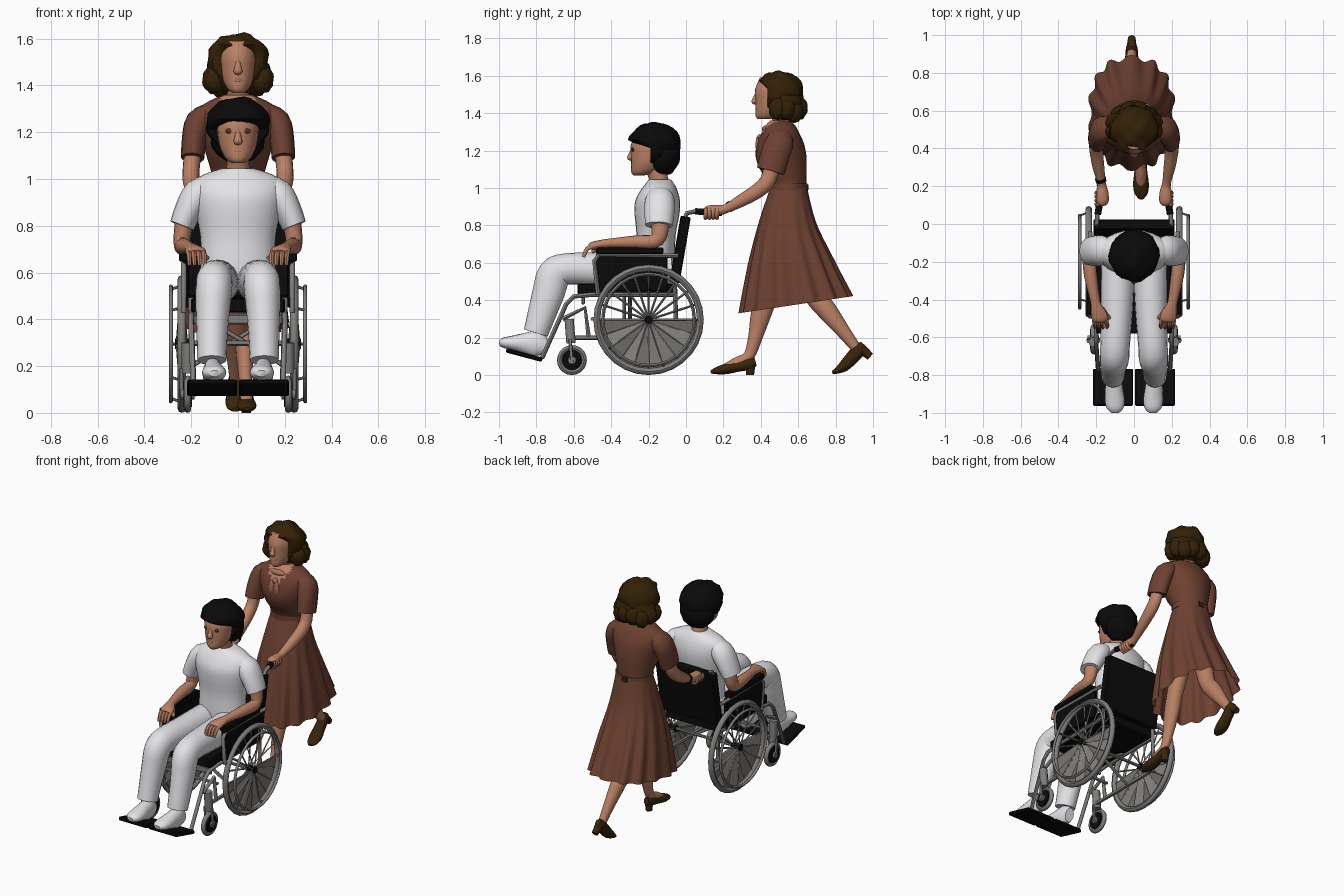
import bpy, bmesh, math
from mathutils import Vector, Matrix

def material(name, rgb):
    m = bpy.data.materials.new(name)
    m.diffuse_color = (*rgb, 1)
    return m

SKIN = material("skin", (0.50, 0.22, 0.13))
WHITE = material("white cloth", (0.80, 0.80, 0.83))
BLACK = material("black", (0.003, 0.003, 0.003))
STEEL = material("grey metal", (0.22, 0.21, 0.20))
DRESS = material("brown dress", (0.155, 0.053, 0.031))
HAIR = material("dark brown hair", (0.034, 0.015, 0.002))
SHOE = material("brown leather", (0.040, 0.018, 0.003))
EYE = material("eye brown", (0.09, 0.035, 0.025))
SCARF = material("tan scarf", (0.40, 0.17, 0.10))

def finish(name, bm, *mats, angle=45, fix=True):
    if fix:
        bmesh.ops.recalc_face_normals(bm, faces=bm.faces)
    me = bpy.data.meshes.new(name)
    bm.to_mesh(me)
    bm.free()
    for m in mats:
        me.materials.append(m)
    ob = bpy.data.objects.new(name, me)
    bpy.context.collection.objects.link(ob)
    bpy.ops.object.select_all(action='DESELECT')
    ob.select_set(True)
    bpy.context.view_layer.objects.active = ob
    bpy.ops.object.shade_smooth_by_angle(angle=math.radians(angle))
    return ob

def spline(pts, n):
    """Catmull-Rom through points (x, y, z, rx, ry)."""
    out = []
    for i in range(len(pts) - 1):
        p = [pts[max(0, min(len(pts) - 1, i + k))] for k in (-1, 0, 1, 2)]
        for j in range(n):
            t = j / n
            out.append([0.5 * (2*b + (c - a)*t + (2*a - 5*b + 4*c - d)*t*t + (3*b - a - 3*c + d)*t**3)
                        for a, b, c, d in zip(*p)])
    return out + [list(pts[-1])]

def sweep(name, paths, mat, sides=16, smooth=3, flat=False, rule=None, mats=()):
    """Sweep ellipses along paths; rx lies along x, ry across it."""
    bm = bmesh.new()
    for pts in paths:
        pts = spline(pts, smooth) if smooth > 1 else pts
        P = [Vector(p[:3]) for p in pts]
        span = P[-1] - P[0]
        ref = Vector((0, 0, 1)) if abs(span.x) > 0.8 * span.length else Vector((1, 0, 0))
        rings = []
        for i, p in enumerate(P):
            a = (P[i] - P[i-1]).normalized() if i else Vector()
            b = (P[i+1] - P[i]).normalized() if i < len(P) - 1 else Vector()
            t = Vector((0, 0, 1)) if flat else (a + b).normalized()
            u = (ref - t * ref.dot(t)).normalized()
            v = t.cross(u)
            rings.append([bm.verts.new(p + u * pts[i][3] * math.cos(k * math.tau / sides)
                                       + v * pts[i][4] * math.sin(k * math.tau / sides)) for k in range(sides)])
        for A, B in zip(rings, rings[1:]):
            for k in range(sides):
                bm.faces.new((A[k-1], A[k], B[k], B[k-1]))
        bm.faces.new(rings[0])
        bm.faces.new(rings[-1])
    if rule:
        for f in bm.faces:
            f.material_index = rule(f.calc_center_median())
    return finish(name, bm, mat, *mats)

def tubes(name, paths, r, mat=STEEL, sides=8):
    return sweep(name, [[(*p, r, r) for p in path] for path in paths], mat, sides, 1)

def side(pts, s):
    return [(p[0] * s, *p[1:]) for p in pts]

def blobs(name, items, mat, fn=None, lump=0.0):
    bm = bmesh.new()
    for loc, sc in items:
        geo = bmesh.ops.create_uvsphere(bm, u_segments=24, v_segments=16, radius=1)
        for v in geo['verts']:
            c = v.co
            k = 1 + lump * math.sin(7 * c.x + 3 * c.z) * math.sin(6 * c.y + 5 * c.z)
            v.co = Vector([l + q * s * k for l, q, s in zip(loc, c, sc)])
            if fn:
                fn(v.co)
    return finish(name, bm, mat, angle=50)

def box(name, loc, size, mat, rx=0.0, bevel=0.006):
    bm = bmesh.new()
    bmesh.ops.create_cube(bm, size=1, matrix=Matrix.Translation(loc) @ Matrix.Rotation(rx, 4, 'X')
                          @ Matrix.Diagonal((*size, 1)))
    bmesh.ops.bevel(bm, geom=bm.edges[:], offset=bevel, segments=1, affect='EDGES')
    return finish(name, bm, mat, angle=30)

def ring(name, c, R, r, mat, seg=28):
    bm = bmesh.new()
    g = [[bm.verts.new((c[0] + r * math.sin(b), c[1] + (R + r * math.cos(b)) * math.cos(a),
                        c[2] + (R + r * math.cos(b)) * math.sin(a)))
          for b in [j * math.tau / 8 for j in range(8)]] for a in [i * math.tau / seg for i in range(seg)]]
    for i in range(seg):
        for j in range(8):
            bm.faces.new((g[i-1][j-1], g[i][j-1], g[i][j], g[i-1][j]))
    return finish(name, bm, mat)

# ---------- wheelchair ----------
box("seat", (0, -0.32, 0.46), (0.40, 0.52, 0.06), BLACK)
box("backrest", (0, -0.032, 0.67), (0.43, 0.055, 0.36), BLACK, -0.17)
box("seat_front_bar", (0, -0.55, 0.40), (0.38, 0.02, 0.045), STEEL)
tubes("cross_brace", [[(-0.2, -0.3, 0.2), (0.2, -0.3, 0.44)], [(0.2, -0.33, 0.2), (-0.2, -0.33, 0.44)],
                      [(-0.25, -0.2, 0.295), (0.25, -0.2, 0.295)], [(-0.2, -0.5, 0.3), (0.2, -0.5, 0.3)]], 0.01)
for s, tag in ((-1, "left"), (1, "right")):
    C = (0.24 * s, -0.2, 0.295)
    ring(tag + "_big_tyre", C, 0.277, 0.018, STEEL)
    ring(tag + "_hand_rim", (0.287 * s, -0.2, 0.295), 0.245, 0.009, STEEL)
    spokes, links = [], []
    for i in range(20):
        a = i * math.tau / 20
        d = Vector((0, math.cos(a), math.sin(a)))
        spokes.append([(*(Vector(C) + d * 0.02 + Vector(((-1)**i * 0.02, 0, 0))), 0.005, 0.006),
                       (*(Vector(C) + d * 0.27), 0.005, 0.006)])
        if i % 4 == 0:
            links.append([Vector(C) + d * 0.262, Vector((0.287 * s, -0.2, 0.295)) + d * 0.245])
    sweep(tag + "_spokes", spokes, STEEL, 4, 1)
    # thin folded web between the lower spokes
    bm = bmesh.new()
    for i in range(10, 20):
        bm.faces.new([bm.verts.new(Vector(C) + Vector((0.015 * (-1)**j if r < 0.1 else 0, r * math.cos(j * math.tau / 20),
                      r * math.sin(j * math.tau / 20)))) for j, r in ((i, 0.02), (i, 0.265), (i + 1, 0.265), (i + 1, 0.02))])
    finish(tag + "_wheel_web", bm, STEEL, angle=20)
    tubes(tag + "_rim_links", links, 0.006, sides=6)
    tubes(tag + "_hub", [[(0.21 * s, -0.2, 0.295), (0.27 * s, -0.2, 0.295)]], 0.022, BLACK, 12)
    # caster wheel with fork
    ring(tag + "_caster_tyre", (0.215 * s, -0.61, 0.08), 0.065, 0.015, STEEL, 20)
    tubes(tag + "_caster_hub", [[(0.197 * s, -0.61, 0.08), (0.233 * s, -0.61, 0.08)]], 0.054, BLACK, 16)
    tubes(tag + "_caster_axle", [[(0.185 * s, -0.61, 0.08), (0.245 * s, -0.61, 0.08)]], 0.022, STEEL, 10)
    tubes(tag + "_caster_fork", [[((0.215 + k) * s, -0.61, 0.07), ((0.215 + k) * s, -0.62, 0.19)]
                                 for k in (-0.027, 0.027)], 0.009)
    tubes(tag + "_caster_post", [[(0.215 * s, -0.615, 0.17), (0.215 * s, -0.625, 0.3)]], 0.026, STEEL, 10)
    # frame tubes
    tubes(tag + "_frame", [side(p, s) for p in (
        [(0.2, -0.06, 0.43), (0.2, -0.5, 0.43), (0.2, -0.6, 0.42), (0.2, -0.64, 0.38), (0.19, -0.77, 0.09)],
        [(0.2, -0.05, 0.2), (0.2, -0.62, 0.2)],
        [(0.2, -0.52, 0.2), (0.2, -0.54, 0.36), (0.2, -0.66, 0.3)],
        [(0.2, -0.05, 0.18), (0.2, -0.06, 0.5), (0.2, -0.01, 0.83), (0.198, 0.005, 0.865),
         (0.193, 0.05, 0.875), (0.17, 0.17, 0.868)],
        [(0.232, -0.47, 0.43), (0.232, -0.49, 0.61), (0.232, -0.465, 0.643), (0.232, -0.04, 0.638)])], 0.012)
    tubes(tag + "_grip", [side([(0.192, 0.05, 0.875), (0.168, 0.19, 0.867)], s)], 0.018, BLACK, 10)
    box(tag + "_side_panel", (0.224 * s, -0.29, 0.55), (0.024, 0.38, 0.2), BLACK, 0, 0.003)
    box(tag + "_arm_pad", (0.225 * s, -0.30, 0.664), (0.055, 0.36, 0.034), BLACK)
    box(tag + "_footplate", (0.111 * s, -0.865, 0.107), (0.212, 0.2, 0.024), BLACK, -0.26)

# ---------- heads (shared shape) ----------
def head(tag, dy, dz, w):
    sweep(tag + "_head", [[(0, y + dy, z + dz, rx * w, ry) for z, y, rx, ry in (
        (1.068, -0.25, 0.025, 0.03), (1.085, -0.225, 0.052, 0.068), (1.13, -0.205, 0.076, 0.088),
        (1.18, -0.195, 0.086, 0.1), (1.23, -0.19, 0.088, 0.105), (1.29, -0.18, 0.07, 0.09))]], SKIN, 24, flat=True)
    sweep(tag + "_nose", [[(0, -0.286 + dy, 1.21 + dz, 0.009, 0.008), (0, -0.296 + dy, 1.175 + dz, 0.015, 0.014),
                           (0, -0.3 + dy, 1.16 + dz, 0.019, 0.015), (0, -0.286 + dy, 1.15 + dz, 0.012, 0.006)]], SKIN, 10)
    blobs(tag + "_lips", [((0, -0.285 + dy, 1.122 + dz), (0.024, 0.009, 0.008))], SKIN)
    sweep(tag + "_neck", [[(0, -0.135 + dy, 1.0 + dz, 0.055, 0.055), (0, -0.15 + dy, 1.06 + dz, 0.048, 0.05),
                           (0, -0.17 + dy, 1.13 + dz, 0.05, 0.055)]], SKIN)

head("patient", 0, 0, 1.0)
head("carer", 0.665, 0.30, 0.88)
blobs("patient_eyes", [((s * 0.035, -0.284, 1.205), (0.019, 0.007, 0.011)) for s in (-1, 1)], EYE)

def clear_face(zcut, ycut, soft=0.03):
    def fn(c):
        if c.z < zcut and c.y < ycut:
            c.y += (ycut - c.y) * min(1, (zcut - c.z) / soft)
    return fn

blobs("patient_hair", [((0, -0.17, 1.235), (0.135, 0.14, 0.115)), ((0, -0.12, 1.175), (0.115, 0.088, 0.108))],
      BLACK, clear_face(1.245, -0.19), 0.05)
blobs("carer_hair", [((0, 0.495, 1.51), (0.128, 0.13, 0.112)), ((0, 0.53, 1.45), (0.135, 0.1, 0.095))]
      + [((0.105 * math.sin(a), 0.515 + 0.09 * math.cos(a), 1.42 + 0.01 * math.cos(4 * a)), (0.05, 0.048, 0.06))
         for a in [math.radians(d) for d in range(-105, 106, 30)]], HAIR, clear_face(1.57, 0.435), 0.08)

# ---------- seated patient ----------
sweep("patient_shirt", [[(0, y, z, rx, ry) for z, y, rx, ry in (
    (0.53, -0.16, 0.16, 0.1), (0.62, -0.165, 0.16, 0.105), (0.75, -0.16, 0.16, 0.105), (0.86, -0.155, 0.182, 0.12),
    (0.93, -0.152, 0.195, 0.12), (0.985, -0.145, 0.19, 0.1), (1.02, -0.14, 0.145, 0.078),
    (1.045, -0.14, 0.068, 0.06))]], WHITE, 24, flat=True)
for s, tag in ((-1, "left"), (1, "right")):
    sweep(f"patient_{tag}_sleeve", [side([(0.1, -0.14, 0.98, 0.04, 0.05), (0.165, -0.14, 0.94, 0.066, 0.078),
          (0.21, -0.142, 0.87, 0.06, 0.08), (0.24, -0.145, 0.8, 0.053, 0.073)], s)], WHITE)
    sweep(f"patient_{tag}_arm", [side([(0.225, -0.14, 0.85, 0.042, 0.05), (0.238, -0.14, 0.76, 0.037, 0.044),
          (0.24, -0.17, 0.715, 0.034, 0.038), (0.23, -0.27, 0.712, 0.035, 0.034), (0.205, -0.41, 0.705, 0.026, 0.024),
          (0.195, -0.45, 0.7, 0.034, 0.023), (0.18, -0.5, 0.69, 0.044, 0.022), (0.178, -0.515, 0.684, 0.032, 0.014)], s)], SKIN)
    sweep(f"patient_{tag}_fingers", [side([(x, -0.485, 0.692, 0.011, 0.013), (x - 0.006, -0.528, 0.675, 0.011, 0.012),
          (x - 0.008, -0.548, 0.63, 0.008, 0.009)], s) for x in (0.15, 0.172, 0.194, 0.215)]
          + [side([(0.168, -0.45, 0.69, 0.014, 0.014), (0.13, -0.5, 0.66, 0.01, 0.01)], s)], SKIN, 8)
    sweep(f"patient_{tag}_trouser", [side([(0.08, -0.08, 0.56, 0.085, 0.085), (0.085, -0.2, 0.56, 0.09, 0.095),
          (0.09, -0.45, 0.565, 0.084, 0.09), (0.1, -0.64, 0.567, 0.078, 0.084), (0.103, -0.705, 0.535, 0.078, 0.09),
          (0.108, -0.735, 0.44, 0.073, 0.086), (0.111, -0.77, 0.33, 0.066, 0.076),
          (0.112, -0.803, 0.225, 0.062, 0.066)], s)], WHITE, 20)
    sweep(f"patient_{tag}_shoe", [side([(0.1, -0.998, 0.168, 0.022, 0.014), (0.1, -0.975, 0.172, 0.044, 0.028),
          (0.102, -0.93, 0.172, 0.052, 0.038), (0.106, -0.86, 0.17, 0.046, 0.056), (0.108, -0.80, 0.165, 0.042, 0.07),
          (0.108, -0.755, 0.15, 0.032, 0.045)], s)], WHITE)

# ---------- walking carer ----------
sweep("carer_bodice", [[(0, y, z, rx, ry) for z, y, rx, ry in (
    (0.98, 0.547, 0.115, 0.098), (1.03, 0.543, 0.115, 0.1), (1.1, 0.52, 0.135, 0.125), (1.17, 0.508, 0.155, 0.136),
    (1.24, 0.505, 0.172, 0.125), (1.295, 0.505, 0.172, 0.1), (1.335, 0.505, 0.12, 0.078), (1.36, 0.5, 0.058, 0.05))]],
    DRESS, 32, flat=True, mats=(SKIN,), rule=lambda c: int(c.y < 0.49 and abs(c.x) < (c.z - 1.2) * 0.5))
blobs("carer_scarf", [((0, 0.43, 1.315), (0.055, 0.025, 0.02)), ((0, 0.395, 1.27), (0.02, 0.014, 0.018)),
                      ((-0.02, 0.382, 1.23), (0.018, 0.01, 0.045)), ((0.02, 0.382, 1.23), (0.018, 0.01, 0.045))], SCARF)
sweep("carer_belt", [[(0, 0.547, 0.985, 0.122, 0.105), (0, 0.545, 1.025, 0.122, 0.105)]], DRESS, 28, 1, flat=True)
box("belt_buckle", (0, 0.65, 1.005), (0.035, 0.01, 0.03), SHOE, 0, 0.002)

# pleated skirt, open at the hem: (depth, front y, back y, half width)
bm = bmesh.new()
prof = spline([(0, 0.45, 0.648, 0.115, 0), (0.3, 0.385, 0.695, 0.155, 0.3), (0.62, 0.33, 0.785, 0.2, 0.75),
               (1, 0.28, 0.895, 0.235, 1)], 4)
rows, N = [], 112
for t, yf, yb, rx, amp in prof:
    row = []
    for k in range(N):
        a = k * math.tau / N
        w = 1 - 0.05 * amp * (1 - math.cos(14 * (a - math.pi / 2)))
        ca, sa = math.cos(a), math.sin(a)
        x = rx * w * math.copysign(abs(ca) ** 0.8, ca) - 0.012 * t
        y = (yf + yb) / 2 + (yb - yf) / 2 * w * math.copysign(abs(sa) ** 0.88, sa)
        hem = 0.33 + 0.09 * (y - 0.28) / 0.6
        row.append(bm.verts.new((x, y, 1.0 + (hem - 1.0) * t)))
    rows.append(row)
for A, B in zip(rows, rows[1:]):
    for k in range(N):
        bm.faces.new((A[k], A[k-1], B[k-1], B[k]))
finish("carer_skirt", bm, DRESS, angle=50, fix=False)

for s, tag in ((-1, "left"), (1, "right")):
    sweep(f"carer_{tag}_sleeve", [side([(0.11, 0.505, 1.29, 0.04, 0.055), (0.165, 0.5, 1.245, 0.058, 0.075),
          (0.187, 0.475, 1.17, 0.053, 0.078), (0.194, 0.452, 1.09, 0.05, 0.075)], s)], DRESS)
    sweep(f"carer_{tag}_arm", [side([(0.19, 0.465, 1.14, 0.038, 0.042), (0.2, 0.44, 1.045, 0.036, 0.042),
          (0.2, 0.39, 0.99, 0.036, 0.04), (0.188, 0.3, 0.935, 0.031, 0.034), (0.172, 0.215, 0.89, 0.023, 0.024),
          (0.168, 0.17, 0.88, 0.032, 0.03), (0.168, 0.12, 0.876, 0.034, 0.03), (0.168, 0.1, 0.872, 0.02, 0.018)], s)], SKIN)
    tubes(f"carer_{tag}_fingers", [side([(0.19, y, 0.89), (0.199, y, 0.868), (0.187, y, 0.845), (0.165, y, 0.84)], s)
          for y in (0.105, 0.125, 0.145, 0.165)], 0.011, SKIN)
tubes("wrist_watch", [[(-0.178, 0.243, 0.905), (-0.174, 0.226, 0.896)]], 0.029, BLACK, 14)

# legs with feet, and heeled shoes
sweep("carer_front_leg", [[(0.04, 0.56, 0.75, 0.065, 0.07), (0.038, 0.45, 0.46, 0.05, 0.055), (0.03, 0.405, 0.34, 0.045, 0.056),
      (0.03, 0.37, 0.2, 0.033, 0.038), (0.034, 0.335, 0.1, 0.025, 0.03), (0.036, 0.27, 0.065, 0.028, 0.03),
      (0.037, 0.2, 0.036, 0.025, 0.018)]], SKIN)
sweep("carer_back_leg", [[(-0.04, 0.6, 0.75, 0.065, 0.07), (-0.03, 0.67, 0.46, 0.05, 0.055), (-0.022, 0.75, 0.35, 0.045, 0.054),
      (-0.015, 0.84, 0.235, 0.033, 0.038), (-0.012, 0.905, 0.15, 0.025, 0.028)]], SKIN)
sweep("front_shoe", [[(0.038, 0.132, 0.016, 0.012, 0.008), (0.038, 0.16, 0.022, 0.034, 0.018), (0.037, 0.21, 0.032, 0.042, 0.028),
      (0.036, 0.28, 0.047, 0.034, 0.029), (0.035, 0.34, 0.063, 0.031, 0.035), (0.035, 0.372, 0.072, 0.018, 0.022)]], SHOE)
sweep("front_heel", [[(0.035, 0.345, 0.06, 0.026, 0.026), (0.035, 0.342, 0.0, 0.02, 0.022)]], SHOE, 12, 1, flat=True)
sweep("back_shoe", [[(-0.012, 0.782, 0.014, 0.014, 0.008), (-0.012, 0.805, 0.022, 0.034, 0.016), (-0.012, 0.845, 0.048, 0.042, 0.03),
      (-0.012, 0.89, 0.095, 0.034, 0.036), (-0.012, 0.93, 0.14, 0.031, 0.036), (-0.012, 0.952, 0.163, 0.018, 0.02)]], SHOE)
sweep("back_heel", [[(-0.012, 0.94, 0.138, 0.026, 0.028), (-0.012, 0.986, 0.098, 0.02, 0.021)]], SHOE, 12, 1)
